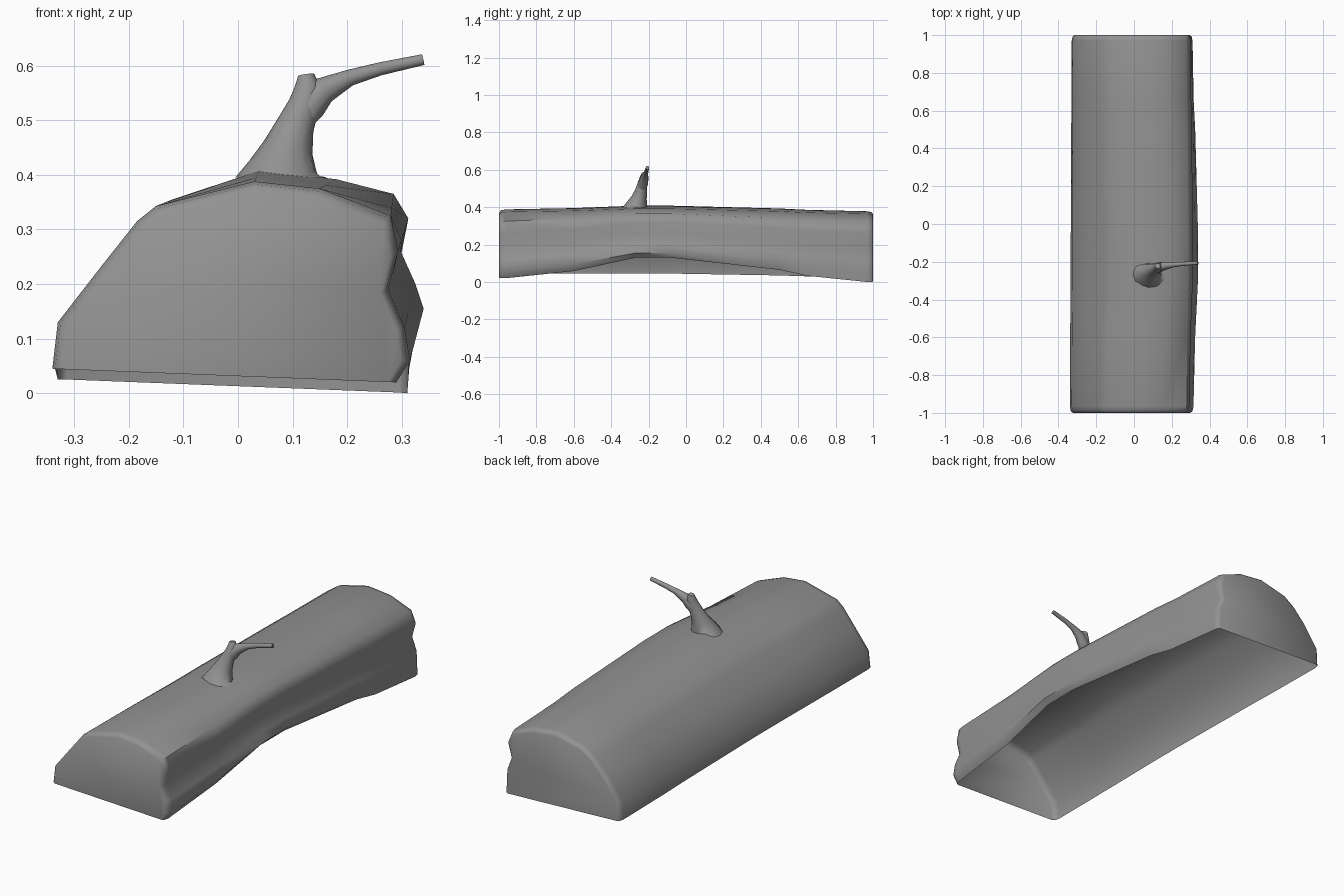
import bpy, bmesh, math
from mathutils import Vector

if "Cube" in bpy.data.objects:
    bpy.data.objects.remove(bpy.data.objects["Cube"])

# Dark grey bark
bark = bpy.data.materials.new("bark")
bark.diffuse_color = (.29, .29, .29, 1)
bark.use_nodes = True
bark.node_tree.nodes["Principled BSDF"].inputs["Base Color"].default_value = bark.diffuse_color


def finish(bm, name, angle):
    bmesh.ops.recalc_face_normals(bm, faces=bm.faces)
    me = bpy.data.meshes.new(name)
    bm.to_mesh(me)
    bm.free()
    me.materials.append(bark)
    ob = bpy.data.objects.new(name, me)
    bpy.context.collection.objects.link(ob)
    bpy.ops.object.select_all(action='DESELECT')
    ob.select_set(True)
    bpy.context.view_layer.objects.active = ob
    bpy.ops.object.shade_smooth_by_angle(angle=math.radians(angle))
    return ob


def bridge(bm, rings, closed):
    for a, b in zip(rings, rings[1:]):
        n = len(a)
        for i in range(n if closed else n - 1):
            j = (i + 1) % n
            bm.faces.new((a[i], a[j], b[j], b[i]))


# Log cross-sections (x, z), from lower left edge over the top to lower right
FRONT = [(-.34, .045), (-.33, .13), (-.25, .233), (-.185, .315), (-.15, .343), (.03, .388), (.15, .375),
         (.28, .325), (.293, .26), (.275, .19), (.305, .12), (.315, .06), (.29, .02)]
MIDDLE = [(-.335, .045), (-.325, .13), (-.25, .23), (-.175, .315), (-.12, .355), (.04, .408), (.18, .392),
          (.285, .365), (.312, .32), (.298, .26), (.325, .20), (.34, .155), (.315, .13)]
BACK = [(-.33, .025), (-.325, .12), (-.25, .225), (-.18, .30), (-.12, .342), (.03, .378), (.16, .364),
        (.275, .32), (.30, .26), (.28, .185), (.305, .12), (.308, .05), (.31, .0)]


def blend(a, b, w):
    return [(p[0] + (q[0] - p[0]) * w, p[1] + (q[1] - p[1]) * w) for p, q in zip(a, b)]


def inset(prof, s):
    # shrink toward the bottom centre, so the lower edge keeps its height
    return [(x * s, .03 + (z - .03) * s) for x, z in prof]


# Hollow half log, open underneath, with closed rounded ends
sections = [(-1, inset(FRONT, .95)), (-.99, inset(FRONT, .985)), (-.965, FRONT),
            (-.6, blend(FRONT, MIDDLE, .35)), (-.27, MIDDLE), (-.08, MIDDLE),
            (.5, blend(BACK, MIDDLE, .5)), (.65, blend(BACK, MIDDLE, .25)),
            (.97, BACK), (.993, inset(BACK, .985)), (1, inset(BACK, .95))]
bm = bmesh.new()
rings = [[bm.verts.new((x, y, z)) for x, z in prof] for y, prof in sections]
bridge(bm, rings, False)
bm.faces.new(rings[0])
bm.faces.new(rings[-1])
finish(bm, "hollow_log", 50)


# Tapered tube along a path of (x, y, z, radius)
def tube(bm, path, sides=12):
    pts = [Vector(p[:3]) for p in path]
    rings = []
    for i, p in enumerate(pts):
        d = (pts[min(i + 1, len(pts) - 1)] - pts[max(i - 1, 0)]).normalized()
        if i == 0:
            d = Vector((0, 0, 1))
        u = d.cross(Vector((0, 1, 0))).normalized()
        v = d.cross(u)
        r = path[i][3]
        rings.append([bm.verts.new(p + r * (u * math.cos(t) + .9 * v * math.sin(t)))
                      for t in (2 * math.pi * k / sides for k in range(sides))])
    bridge(bm, rings, True)
    bm.faces.new(rings[-1])


# Broken branch: flared stump with a thin twig bending off to the right
bm = bmesh.new()
tube(bm, [(.08, -.265, .395, .085), (.083, -.262, .412, .064), (.092, -.25, .45, .046),
          (.105, -.24, .49, .035), (.121, -.232, .53, .028), (.128, -.225, .56, .024),
          (.125, -.222, .583, .015)])
tube(bm, [(.112, -.236, .49, .025), (.13, -.23, .525, .030), (.157, -.223, .555, .025),
          (.205, -.216, .578, .015), (.26, -.211, .594, .012), (.339, -.206, .611, .010)])
finish(bm, "broken_branch", 50)
